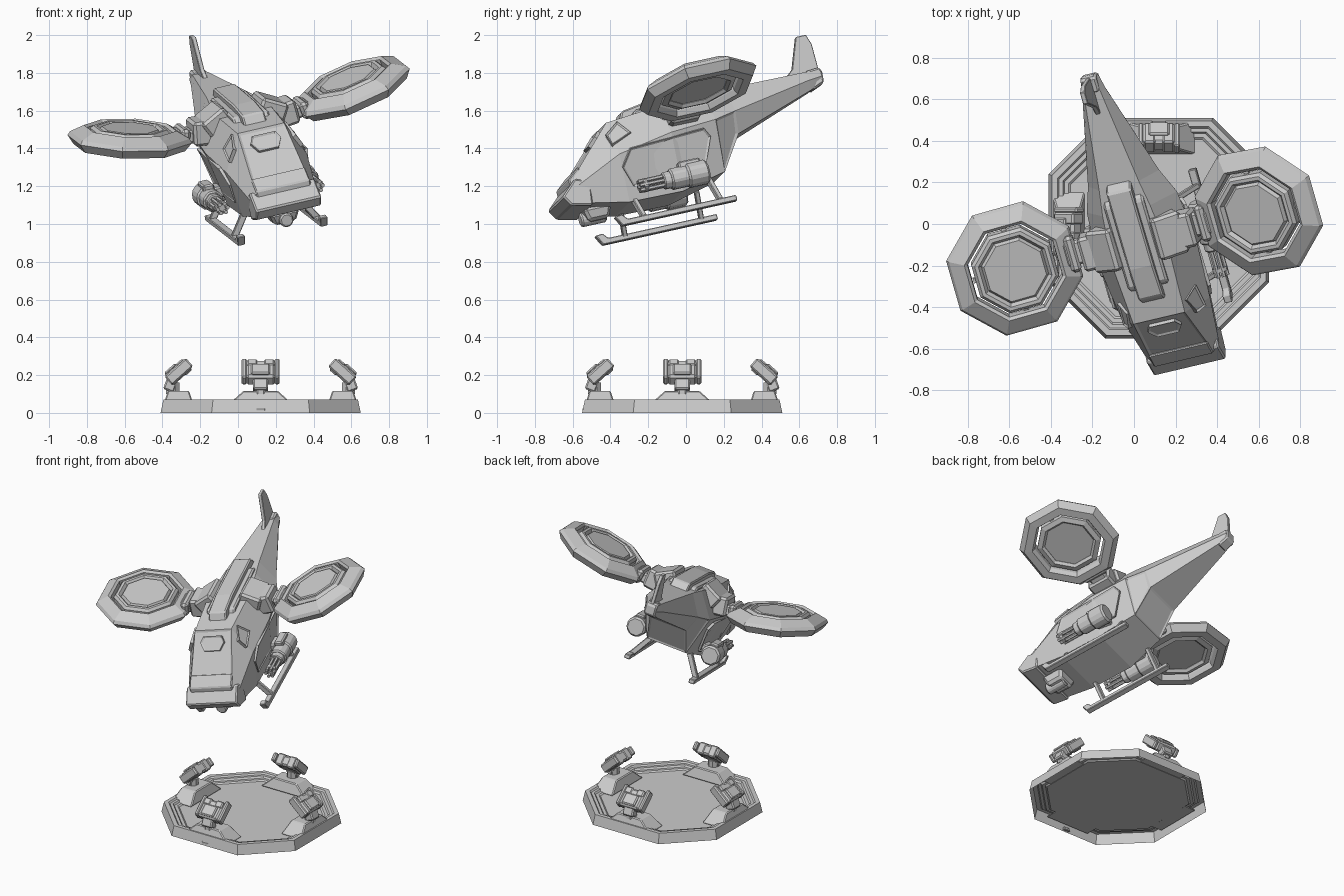
import bpy, bmesh
from math import radians, sin, cos, pi
from mathutils import Matrix, Vector

if "Cube" in bpy.data.objects:
    bpy.data.objects.remove(bpy.data.objects["Cube"])

T = Matrix.Translation
I = Matrix.Identity(4)


def R(deg, axis):
    return Matrix.Rotation(radians(deg), 4, axis)


def finish(name, bm, mat=I, bevel=0):
    bmesh.ops.recalc_face_normals(bm, faces=bm.faces[:])
    me = bpy.data.meshes.new(name)
    bm.to_mesh(me)
    bm.free()
    ob = bpy.data.objects.new(name, me)
    bpy.context.collection.objects.link(ob)
    ob.matrix_world = mat
    if bevel:
        m = ob.modifiers.new("bevel", 'BEVEL')
        m.width, m.segments = bevel, 1
    return ob


def loft(rings, cap_start=True, cap_end=True, loop=False):
    bm = bmesh.new()
    vs = [[bm.verts.new(p) for p in ring] for ring in rings]
    n = len(vs[0])
    pairs = list(zip(vs, vs[1:])) + ([(vs[-1], vs[0])] if loop else [])
    for a, b in pairs:
        for i in range(n):
            j = (i + 1) % n
            bm.faces.new((a[i], a[j], b[j], b[i]))
    if cap_start and not loop:
        bm.faces.new(vs[0])
    if cap_end and not loop:
        bm.faces.new(vs[-1])
    return bm


def octagon(a, z, k=0.414):
    b = a * k
    return [(a, -b, z), (a, b, z), (b, a, z), (-b, a, z),
            (-a, b, z), (-a, -b, z), (-b, -a, z), (b, -a, z)]


def box(name, size, mat, bevel=0.008, top=(1, 1)):
    x, y, z = (s / 2 for s in size)
    rect = lambda u, v, h: [(-u, -v, h), (u, -v, h), (u, v, h), (-u, v, h)]
    return finish(name, loft([rect(x, y, -z), rect(x * top[0], y * top[1], z)]), mat, bevel)


def prism(name, pts, half, mat, bevel=0.006):
    """Side profile (y, z) extruded across x."""
    return finish(name, loft([[(s * half, y, z) for y, z in pts] for s in (-1, 1)]), mat, bevel)


def plate(name, pts, mat, t=0.012):
    """Thin raised panel on a surface polygon."""
    p = [Vector(q) for q in pts]
    n = (p[1] - p[0]).cross(p[2] - p[0]).normalized() * t
    bm = loft([[q - n for q in p], [q + n for q in p]])
    bm.faces.ensure_lookup_table()
    caps = bm.faces[-2:]
    bmesh.ops.recalc_face_normals(bm, faces=bm.faces[:])
    bmesh.ops.inset_individual(bm, faces=caps, thickness=0.012, depth=-0.007)
    return finish(name, bm, mat)


def tube(name, r, y0, y1, mat, n=8, bevel=0):
    ring = lambda y: [(r * cos(2 * pi * (i + .5) / n), y, r * sin(2 * pi * (i + .5) / n)) for i in range(n)]
    return finish(name, loft([ring(y0), ring(y1)]), mat, bevel)


# Landing pad: stepped octagonal shell, open below
PAD = T((0.12, -0.02, 0))
steps = [(.53, 0), (.515, .07), (.488, .07), (.48, .06), (.462, .06), (.454, .048),
         (.435, .048), (.425, .04)]
finish("landing_pad", loft([octagon(a, z, .49) for a, z in steps], cap_start=False), PAD)

# Four floodlights facing inward
for k in range(4):
    M = PAD @ R(90 * k, 'Z')
    box("light_plinth", (.35, .16, .075), M @ T((0, -.435, .079)), .006, (.52, .7))
    tube("light_pivot", .038, 0, .06, M @ T((0, -.465, .1)) @ R(90, 'X'), 8)
    box("light_neck", (.08, .06, .08), M @ T((0, -.475, .155)) @ R(-20, 'X'))
    H = M @ T((0, -.44, .212)) @ R(42, 'X')
    box("light_head", (.155, .13, .07), H, .012)
    box("light_hood", (.10, .08, .02), H @ T((0, -.015, .038)), .008)
    for s in (-1, 1):
        box("light_bracket", (.028, .15, .06), H @ T((s * .087, .01, 0)), .008)
        box("light_fin", (.055, .05, .08), H @ T((s * .045, .045, 0)), .008)
box("pad_socket", (.05, .02, .02), PAD @ T((0, -.518, .015)), .004)

# Aircraft frame: banked and nose down
C = T((0.012, -0.078, 1.595)) @ R(16, 'Z') @ R(12, 'X') @ R(-13, 'Y')

# Fuselage and tail boom: hexagonal sections (y, top w/z, middle w/z, bottom w/z)
sections = [(-.675, .15, -.275, .178, -.32, .168, -.40),
            (-.40, .13, -.005, .225, -.2, .175, -.455),
            (-.1, .145, .02, .25, -.15, .175, -.46),
            (.16, .12, .035, .228, -.13, .14, -.40),
            (.29, .10, .04, .18, -.1, .13, -.215),
            (.76, .042, .045, .06, -.005, .045, -.057),
            (.84, .025, .045, .045, .005, .025, -.025)]
bm = loft([[(wt, y, zt), (wm, y, zm), (wb, y, zb), (-wb, y, zb), (-wm, y, zm), (-wt, y, zt)]
           for y, wt, zt, wm, zm, wb, zb in sections])
bmesh.ops.recalc_face_normals(bm, faces=bm.faces[:])
panels = []
for f in bm.faces:
    c = f.calc_center_median()
    if (.18 < c.y < .26 and c.z < -.2) or (-.6 < c.y < -.5 and abs(c.x) < .01 and c.z > -.2):
        panels.append(f)
bmesh.ops.inset_individual(bm, faces=panels, thickness=.018, depth=-.006)
finish("fuselage", bm, C)

# Nose
prism("nose_lip", [(-.66, -.27), (-.748, -.35), (-.715, -.405), (-.60, -.43), (-.58, -.30)], .182, C, .008)
prism("nose_visor", [(-.615, -.205), (-.685, -.262), (-.685, -.30), (-.6, -.28)], .15, C, .006)
plate("windshield_hatch", [(-.065, -.43, -.035), (.065, -.43, -.035), (.085, -.46, -.065),
                           (.055, -.50, -.104), (-.055, -.50, -.104), (-.085, -.46, -.065)], C)

# Dorsal spine
prism("spine", [(-.31, -.005), (-.28, .05), (-.12, .075), (.27, .085), (.31, .03)], .062, C, .008)
prism("spine_base", [(-.25, -.01), (-.22, .035), (.2, .055), (.25, .02)], .10, C, .01)

# Tail fin
prism("tail_fin", [(.64, .03), (.70, .08), (.765, .245), (.822, .245), (.84, .19), (.84, .02)], .012, C, .003)
prism("tail_tip", [(.76, .05), (.84, .056), (.85, .03), (.845, -.03), (.77, -.06)], .04, C, .01)

# Chin sensor
box("chin_sensor", (.17, .16, .07), C @ T((0, -.55, -.455)) @ R(180, 'X'), .015, (.7, .7))
tube("chin_lens", .04, -.64, -.5, C @ T((0, 0, -.465)), 8, .008)

# Ducted rotor sections (apothem, height)
duct = [(.307, -.01), (.295, .012), (.228, .05), (.213, .038), (.211, -.03), (.225, -.058), (.275, -.056)]
inner = [(.196, .035), (.182, .052), (.165, .052), (.15, .03), (.15, -.025), (.165, -.04), (.196, -.03)]

for s in (-1, 1):
    # Rotor, tilted upward at the outer edge
    D = C @ T((s * .616, 0, 0)) @ R(-12 * s, 'Y')
    finish("rotor_duct", loft([octagon(*p) for p in duct], loop=True), D)
    finish("rotor_inner_ring", loft([octagon(*p) for p in inner], loop=True), D)
    finish("rotor_disc", loft([octagon(.152, -.022), octagon(.152, .03), octagon(.14, .05),
                               octagon(.12, .05)]), D)
    for k in range(2):
        box("rotor_spoke", (.415, .025, .02), D @ R(90 * k, 'Z'), 0)

    # Wing mount
    box("wing_saddle", (.15, .21, .10), C @ T((s * .155, -.01, -.005)) @ R(28 * s, 'Y'), .014)
    box("wing_root", (.10, .17, .13), C @ T((s * .24, -.01, -.05)) @ R(-6 * s, 'Y'), .014)
    box("wing_arm", (.14, .12, .07), C @ T((s * .305, 0, -.06)) @ R(-12 * s, 'Y'), .012)
    box("wing_clamp", (.05, .18, .095), C @ T((s * .335, 0, -.055)) @ R(-12 * s, 'Y'), .015)

    # Cockpit side window
    plate("side_window", [(s * .142, -.345, -.02), (s * .19, -.30, -.10), (s * .20, -.42, -.145),
                          (s * .165, -.43, -.08)], C)
    # Cabin door panel on the lower flank
    plate("cabin_door", [(s * .241, -.34, -.185), (s * .241, .08, -.165), (s * .22, .11, -.21),
                         (s * .188, .04, -.38), (s * .19, -.36, -.38), (s * .215, -.40, -.27)], C, .008)

    # Skid with upturned tip, struts
    rail = [(-.49, -.583), (.155, -.583), (.155, -.553), (-.455, -.553), (-.48, -.523), (-.52, -.528)]
    prism("skid_rail", rail, .02, C @ T((s * .23, 0, 0)), .004)
    for y in (-.37, .06):
        top, foot = Vector((s * .14, y, -.42)), Vector((s * .23, y + .01, -.563))
        d = top - foot
        box("skid_strut", (.026, .036, d.length),
            C @ T((top + foot) / 2) @ d.to_track_quat('Z', 'Y').to_matrix().to_4x4(), .004)

    # Rotary gun pod
    G = C @ T((s * .265, -.02, -.40))
    tube("gun_body", .07, -.07, .05, G, 8, .012)
    tube("gun_housing", .06, -.16, -.06, G, 8, .008)
    tube("gun_collar", .048, -.2, -.15, G, 8, .006)
    tube("gun_muzzle_band", .038, -.31, -.29, G, 8)
    for i in range(6):
        tube("gun_barrel", .011, -.335, -.15,
             G @ T((.027 * cos(i * pi / 3), 0, .027 * sin(i * pi / 3))), 6)
    box("gun_mount", (.13, .10, .06), C @ T((s * .205, -.05, -.38)), .008)
    box("gun_feed", (.06, .12, .05), G @ T((0, -.04, .055)), .008)
